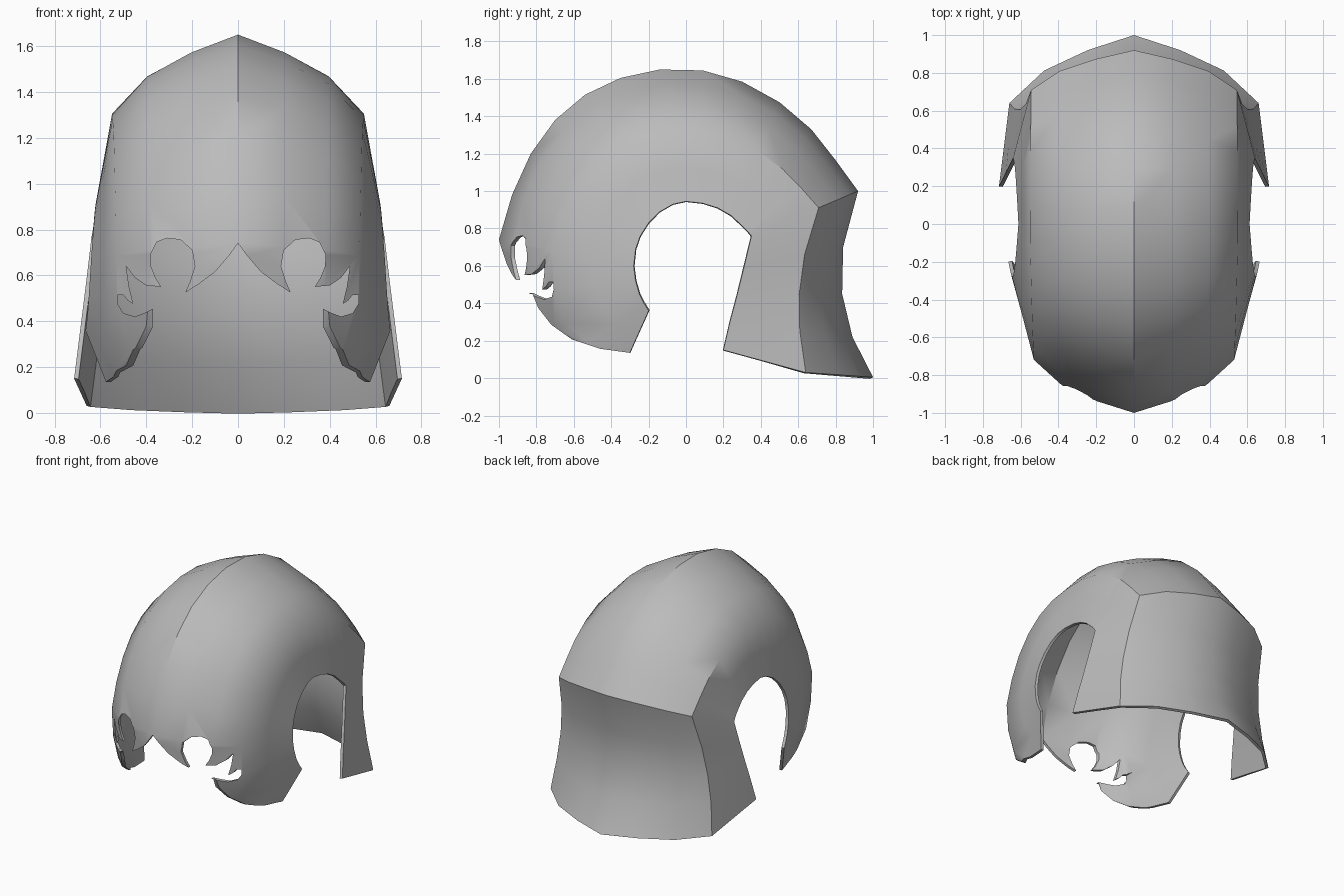
import bpy, bmesh, math

cube = bpy.data.objects.get("Cube")
if cube:
    bpy.data.objects.remove(cube)

# Side profile (y, z) of the centre ridge, from chin over the crown to the nape
RIDGE = [(-.45, -.2), (-.72, .02), (-.9, .2), (-.98, .45), (-1, .74), (-.93, .98),
         (-.83, 1.2), (-.7, 1.38), (-.54, 1.515), (-.35, 1.605), (-.14, 1.65),
         (.09, 1.645), (.3, 1.585), (.5, 1.475), (.67, 1.33), (.8, 1.165),
         (.92, 1), (.84, .7), (.835, .45), (.89, .22), (1, .005)]
# Matching points around the ear opening
EAR = [(-.2, .36), (-.225, .4), (-.25, .45), (-.27, .52), (-.28, .6), (-.27, .69),
       (-.245, .76), (-.2, .83), (-.14, .89), (-.07, .93), (0, .945),
       (.09, .935), (.17, .91), (.24, .87), (.3, .815), (.33, .785),
       (.35, .76), (.312, .6), (.275, .45), (.235, .3), (.2, .15)]

# Values at chin, brow, crown, nape and neck edge
KEYS = [0, 4, 10, 16, 20]
EAR_X = [.665, .645, .612, .64, .715]
SHOULDER_X = [.53, .53, .55, .545, .66]
SHOULDER_W = [.39, .39, .5, .37, .45]


def at(values, i):
    """Interpolate a keyed value at ring i."""
    for k in range(4):
        a, b = KEYS[k], KEYS[k + 1]
        if i <= b:
            return values[k] + (values[k + 1] - values[k]) * (i - a) / (b - a)


def shell_point(i, j):
    """Point on ring i, at row j: 0 ridge, 3 shoulder, 5 ear opening."""
    w, sx, ex = at(SHOULDER_W, i), at(SHOULDER_X, i), at(EAR_X, i)
    row = abs(j)
    if row <= 3:
        u, x = w * (0, .22, .52, 1)[row], sx * (0, .37, .72, 1)[row]
    else:
        f = (row - 3) / 2
        u, x = w + (1 - w) * f, sx + (ex - sx) * f
    (ry, rz), (cy, cz) = RIDGE[i], EAR[i]
    z = rz + (cz - rz) * u
    if i == len(RIDGE) - 1:
        z -= .04 * min(u / w, (1 - u) / (1 - w))
    return (math.copysign(x, j), ry + (cy - ry) * u, z)


def add_object(name, bm):
    mesh = bpy.data.meshes.new(name)
    bm.to_mesh(mesh)
    bm.free()
    obj = bpy.data.objects.new(name, mesh)
    bpy.context.collection.objects.link(obj)
    return obj


def prism(name, points, offset):
    """Closed cutter made by sweeping an outline along an offset."""
    bm = bmesh.new()
    face = bm.faces.new([bm.verts.new(p) for p in points])
    swept = bmesh.ops.extrude_face_region(bm, geom=[face])["geom"]
    bmesh.ops.translate(bm, vec=offset,
                        verts=[v for v in swept if isinstance(v, bmesh.types.BMVert)])
    bmesh.ops.recalc_face_normals(bm, faces=bm.faces)
    obj = add_object(name, bm)
    obj.hide_render = True
    return obj


# Helmet shell, lofted from the ridge to both ear openings
bm = bmesh.new()
grid = [[bm.verts.new(shell_point(i, j)) for j in range(-5, 6)] for i in range(len(RIDGE))]
for a, b in zip(grid, grid[1:]):
    for j in range(10):
        bm.faces.new((a[j], a[j + 1], b[j + 1], b[j]))
helmet = add_object("helmet_shell", bm)

# Face opening: nose arch, eye loop, cheek barb and small hook
FACE = [(.04, .685), (.1, .615), (.17, .563), (.23, .525), (.21, .57), (.188, .64),
        (.2, .71), (.25, .755), (.31, .762), (.355, .745), (.382, .69), (.38, .64),
        (.36, .59), (.335, .55), (.4, .556), (.45, .59), (.488, .64), (.475, .55),
        (.457, .475), (.48, .49), (.5, .515), (.525, .515), (.525, .475), (.5, .435),
        (.45, .42), (.41, .435), (.37, .455), (.37, -.5)]
outline = [(0, .74)] + FACE + [(-x, z) for x, z in reversed(FACE)]
face_cutter = prism("face_opening_cutter", [(x, -1.4, z) for x, z in outline], (0, 1.35, 0))

# Curved lower edge of the cheek guards
CHEEK = [(-1.4, .45), (-.82, .45), (-.79, .375), (-.72, .285), (-.61, .207),
         (-.46, .157), (-.3, .135), (-.05, .135), (-.05, -.6), (-1.4, -.6)]
cheek_cutter = prism("cheek_edge_cutter", [(-1, y, z) for y, z in CHEEK], (2, 0, 0))

# Plate thickness, then the cuts
bpy.context.view_layer.objects.active = helmet
helmet.select_set(True)
solid = helmet.modifiers.new("thickness", "SOLIDIFY")
solid.thickness = .02
solid.offset = -1
for cutter in (face_cutter, cheek_cutter):
    cut = helmet.modifiers.new(cutter.name, "BOOLEAN")
    cut.operation = "DIFFERENCE"
    cut.solver = "EXACT"
    cut.object = cutter
for name in [m.name for m in helmet.modifiers]:
    bpy.ops.object.modifier_apply(modifier=name)
for cutter in (face_cutter, cheek_cutter):
    bpy.data.objects.remove(cutter)

# Grey metal
grey = bpy.data.materials.new("grey_metal")
grey.use_nodes = True
colour = (.5, .5, .5, 1)
grey.diffuse_color = colour
grey.node_tree.nodes["Principled BSDF"].inputs["Base Color"].default_value = colour
helmet.data.materials.clear()
helmet.data.materials.append(grey)

bpy.ops.object.select_all(action="DESELECT")
helmet.select_set(True)
bpy.ops.object.shade_smooth_by_angle(angle=math.radians(37))
